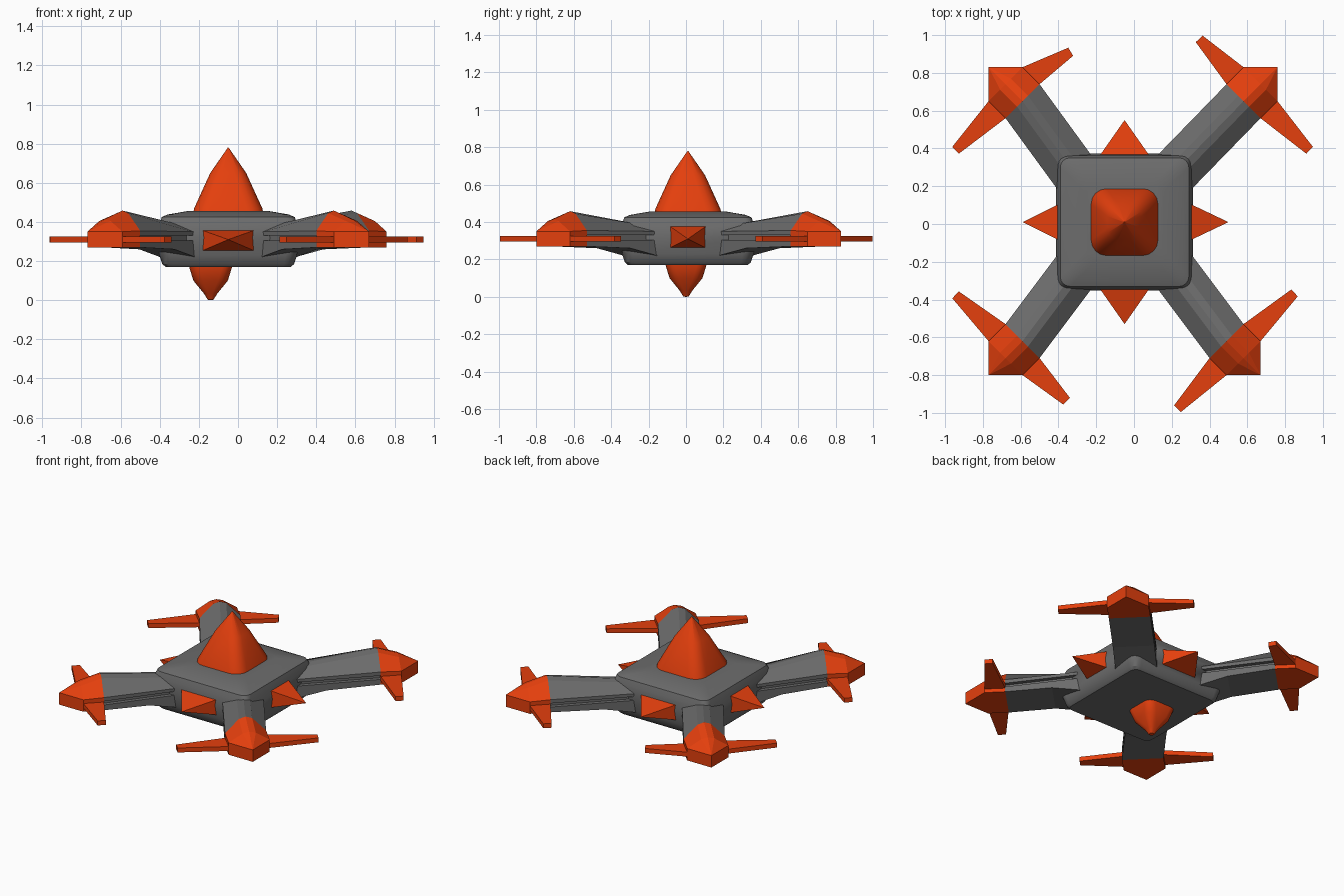
import bpy, bmesh, math
from mathutils import Vector

cube = bpy.data.objects.get("Cube")
if cube:
    bpy.data.objects.remove(cube, do_unlink=True)


def material(name, color):
    m = bpy.data.materials.new(name)
    m.use_nodes = True
    m.diffuse_color = color
    bsdf = next(n for n in m.node_tree.nodes if n.type == 'BSDF_PRINCIPLED')
    bsdf.inputs["Base Color"].default_value = color
    return m


GREY = material("hull grey", (0.15, 0.15, 0.15, 1))
ORANGE = material("bright orange", (0.78, 0.05, 0.004, 1))
CENTRE = Vector((-0.05, 0.01, 0))


def loft(name, rings, mats, orange_from=None, smooth=False):
    """Skin matching rings; segments from orange_from onward use the second material."""
    bm = bmesh.new()
    rows = [[bm.verts.new(p) for p in ring] for ring in rings]
    n = len(rows[0])
    for i in range(len(rows) - 1):
        for j in range(n):
            k = (j + 1) % n
            f = bm.faces.new((rows[i][j], rows[i][k], rows[i + 1][k], rows[i + 1][j]))
            if orange_from is not None and i >= orange_from:
                f.material_index = 1
    bm.faces.new(rows[0][::-1])
    end = bm.faces.new(rows[-1])
    end.material_index = 0 if orange_from is None else 1
    bmesh.ops.remove_doubles(bm, verts=bm.verts, dist=0.0005)
    bmesh.ops.recalc_face_normals(bm, faces=bm.faces)
    me = bpy.data.meshes.new(name)
    bm.to_mesh(me)
    bm.free()
    for m in mats:
        me.materials.append(m)
    ob = bpy.data.objects.new(name, me)
    bpy.context.collection.objects.link(ob)
    if smooth:
        bpy.ops.object.select_all(action='DESELECT')
        ob.select_set(True)
        bpy.context.view_layer.objects.active = ob
        bpy.ops.object.shade_smooth_by_angle(angle=math.radians(32))
    return ob


def rounded_square(cx, cy, z, half, radius, steps=4):
    """Square ring with rounded corners."""
    pts = []
    for q in range(4):
        mid = math.pi / 4 + q * math.pi / 2
        ox = math.copysign(half - radius, math.cos(mid))
        oy = math.copysign(half - radius, math.sin(mid))
        for s in range(steps + 1):
            a = (q + s / steps) * math.pi / 2
            pts.append((cx + ox + radius * math.cos(a), cy + oy + radius * math.sin(a), z))
    return pts


# Hull: rounded box with a sharp-cornered rim at mid height
hull = [(0.17, 0.32, 0.04), (0.185, 0.337, 0.05), (0.23, 0.352, 0.06), (0.32, 0.362, 0.001),
        (0.39, 0.352, 0.04), (0.425, 0.34, 0.05), (0.438, 0.31, 0.05), (0.457, 0.2, 0.05)]
loft("hull", [rounded_square(CENTRE.x, CENTRE.y, *s) for s in hull], [GREY], smooth=True)

# Top cone and lower nose
top = [(0.43, 0.182, 0.08), (0.47, 0.174, 0.08), (0.65, 0.092, 0.06), (0.78, 0.002, 0.001)]
loft("top_cone", [rounded_square(CENTRE.x, CENTRE.y, *s) for s in top], [ORANGE], smooth=True)
nose = [(0.2, 0.112, 0.05), (0.165, 0.108, 0.05), (0.1, 0.088, 0.05),
        (0.035, 0.035, 0.025), (0.003, 0.015, 0.01), (0.0, 0.004, 0.003)]
loft("lower_nose", [rounded_square(-0.14, 0.0, *s) for s in nose], [ORANGE], smooth=True)


# Four side spikes: pyramids with their bases in the hull walls
def spike(name, out, reach, half, low, high):
    out = Vector(out)
    side = Vector((-out.y, out.x, 0))
    base = CENTRE + out * 0.34
    ring = [base + side * s + Vector((0, 0, z))
            for s, z in ((-half, low), (half, low), (half, high), (-half, high))]
    tip = CENTRE + out * reach + Vector((0, 0, 0.31))
    loft(name, [ring, [tip] * 4], [ORANGE])


spike("front_spike", (0, -1, 0), 0.54, 0.14, 0.25, 0.36)
spike("back_spike", (0, 1, 0), 0.54, 0.14, 0.25, 0.36)
spike("left_spike", (1, 0, 0), 0.55, 0.1, 0.26, 0.38)
spike("right_spike", (-1, 0, 0), 0.54, 0.1, 0.26, 0.38)


# Arms with pointed heads and two blades each
def section(left, right, rows):
    """Cross-section between two side points; rows give (fraction across, height)."""
    return [left.lerp(right, f) + Vector((0, 0, z)) for f, z in rows]


def roof(bottom, edge, shoulder, crest):
    return [(0, bottom), (0, edge), (0.34, shoulder), (0.5, crest),
            (0.66, shoulder), (1, edge), (1, bottom)]


def slab(low, high, inset=0.0):
    return [(inset, low), (inset, high), (1 - inset, high), (1 - inset, low)]


def blade(name, a, b, tip):
    along = (tip - (a + b) / 2).normalized()
    across = Vector((-along.y, along.x, 0)) * 0.025
    if across.dot(b - a) < 0:
        across = -across
    loft(name, [section(a, b, slab(0.295, 0.325)),
                section(tip - across, tip + across, slab(0.295, 0.325))], [ORANGE])


def arm(name, corner, side_tip, end_tip):
    sx, sy = math.copysign(1, corner[0]), math.copysign(1, corner[1])
    tip = Vector((*corner, 0))

    def back(dx, dy):
        return tip - Vector((sx * dx, sy * dy, 0))

    head = back(0.27, 0.09), back(0.09, 0.27)
    corners = back(0.18, 0), back(0, 0.18)
    root = (CENTRE + Vector((sx * 0.18, sy * 0.36, 0)),
            CENTRE + Vector((sx * 0.36, sy * 0.18, 0)))
    inner = [r + (r - h) * 0.25 for r, h in zip(root, head)]
    middle = [r.lerp(h, 0.35) for r, h in zip(root, head)]
    mats = [GREY, ORANGE]
    # Roofed upper half, orange beyond the head line
    loft(name + "_top", [section(*inner, roof(0.33, 0.35, 0.375, 0.38)),
                         section(*root, roof(0.33, 0.35, 0.385, 0.39)),
                         section(*head, roof(0.33, 0.355, 0.445, 0.458)),
                         section(*corners, roof(0.33, 0.35, 0.405, 0.415)),
                         section(tip, tip, roof(0.33, 0.35, 0.35, 0.35))], mats, orange_from=2)
    # Lower slab, deepening toward the hull
    loft(name + "_bottom", [section(*inner, slab(0.19, 0.305)),
                            section(*root, slab(0.225, 0.305)),
                            section(*middle, slab(0.26, 0.305)),
                            section(*head, slab(0.27, 0.305)),
                            section(*corners, slab(0.27, 0.305)),
                            section(tip, tip, slab(0.27, 0.305))], mats, orange_from=3)
    # Recessed core that leaves a slot along the grey arm and fills the head
    loft(name + "_core", [section(*inner, slab(0.3, 0.335, 0.1)),
                          section(*head, slab(0.3, 0.335, 0.1))], [GREY])
    loft(name + "_head_core", [section(*head, slab(0.3, 0.335)),
                               section(*corners, slab(0.3, 0.335)),
                               section(tip, tip, slab(0.3, 0.335))], [ORANGE])
    blade(name + "_end_blade", head[0], corners[0], Vector((*end_tip, 0)))
    blade(name + "_side_blade", head[1], corners[1], Vector((*side_tip, 0)))


arm("back_left_arm", (0.76, 0.83), (0.93, 0.39), (0.345, 0.98))
arm("back_right_arm", (-0.77, 0.83), (-0.945, 0.39), (-0.335, 0.912))
arm("front_right_arm", (-0.77, -0.8), (-0.945, -0.375), (-0.357, -0.938))
arm("front_left_arm", (0.67, -0.8), (0.85, -0.365), (0.23, -0.978))
